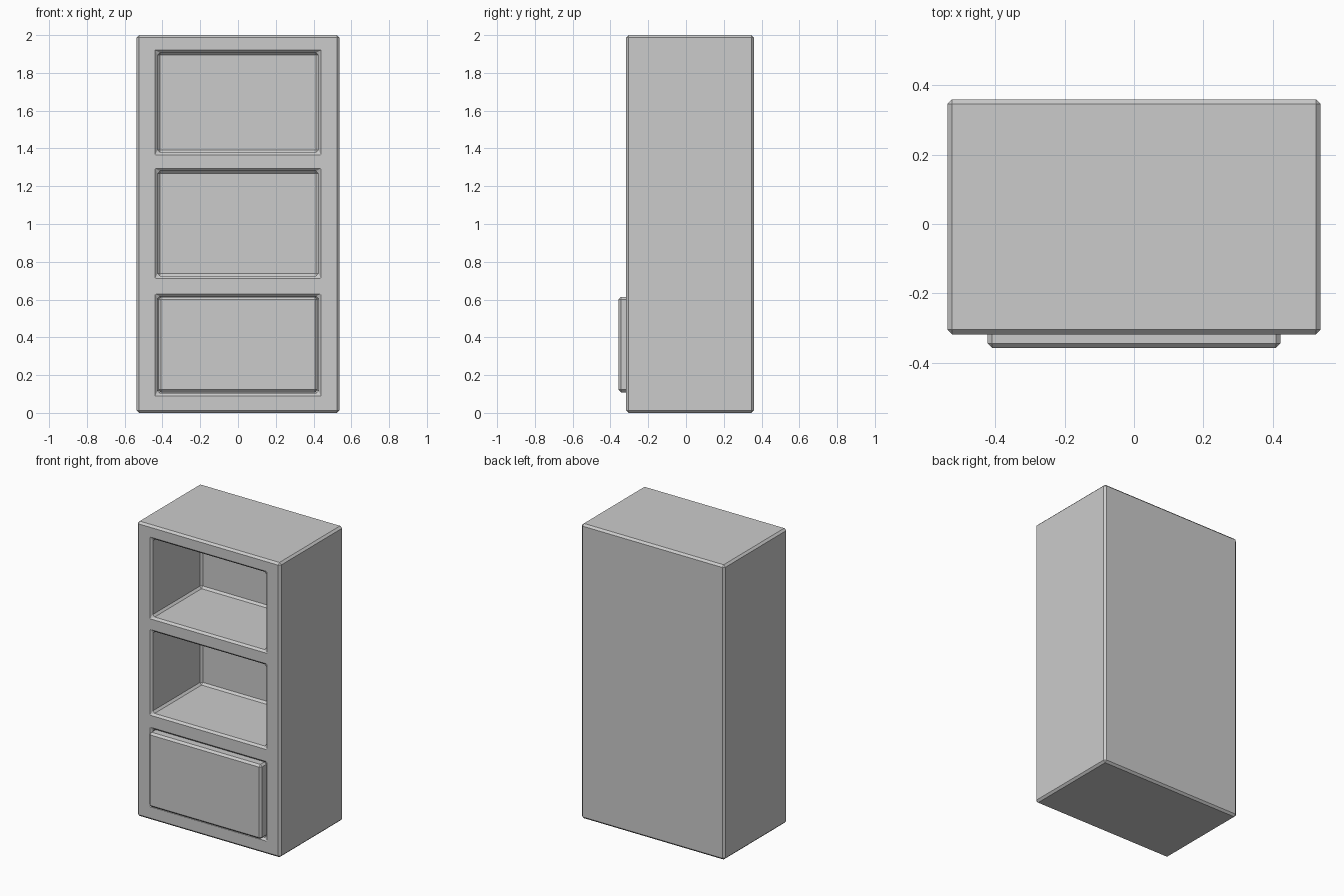
import bpy, bmesh

if "Cube" in bpy.data.objects:
    bpy.data.objects.remove(bpy.data.objects["Cube"])

BEVEL = 0.0135
FRONT, BACK, CAVITY_BACK = -0.318, 0.359, 0.212


def finish(name, bm):
    bmesh.ops.recalc_face_normals(bm, faces=bm.faces)
    mesh = bpy.data.meshes.new(name)
    bm.to_mesh(mesh)
    bm.free()
    obj = bpy.data.objects.new(name, mesh)
    bpy.context.collection.objects.link(obj)
    # single flat chamfer on every real edge
    mod = obj.modifiers.new("chamfer", 'BEVEL')
    mod.width = BEVEL
    mod.segments = 1
    mod.limit_method = 'ANGLE'
    return obj


def push(bm, faces, y):
    """Extrude a flat region and move it to depth y."""
    geom = bmesh.ops.extrude_face_region(bm, geom=faces)["geom"]
    for v in (g for g in geom if isinstance(g, bmesh.types.BMVert)):
        v.co.y = y
    return geom


# Cabinet: gridded front, pulled back into a box, three compartments pushed in
xs = [-0.538, -0.426, 0.426, 0.538]
zs = [0, 0.104, 0.617, 0.725, 1.280, 1.379, 1.907, 2.0]
bm = bmesh.new()
grid = [[bm.verts.new((x, FRONT, z)) for x in xs] for z in zs]
cells = {}
for r in range(len(zs) - 1):
    for c in range(len(xs) - 1):
        cells[r, c] = bm.faces.new((grid[r][c], grid[r][c + 1],
                                    grid[r + 1][c + 1], grid[r + 1][c]))
# side walls and back panel
rim = [e for e in bm.edges if e.is_boundary]
geom = bmesh.ops.extrude_edge_only(bm, edges=rim)["geom"]
for v in (g for g in geom if isinstance(g, bmesh.types.BMVert)):
    v.co.y = BACK
bmesh.ops.contextual_create(bm, geom=[g for g in geom if isinstance(g, bmesh.types.BMEdge)])
# compartments
for r in (1, 3, 5):
    push(bm, [cells[r, 1]], CAVITY_BACK)
    if cells[r, 1].is_valid:
        bm.faces.remove(cells[r, 1])
finish("cabinet", bm)

# Drawer filling the lowest compartment and standing slightly proud
bm = bmesh.new()
bmesh.ops.create_cube(bm, size=1)
for v in bm.verts:
    v.co.x *= 0.844
    v.co.y = -0.358 if v.co.y < 0 else CAVITY_BACK - 0.01
    v.co.z = 0.109 if v.co.z < 0 else 0.614
finish("drawer", bm)
